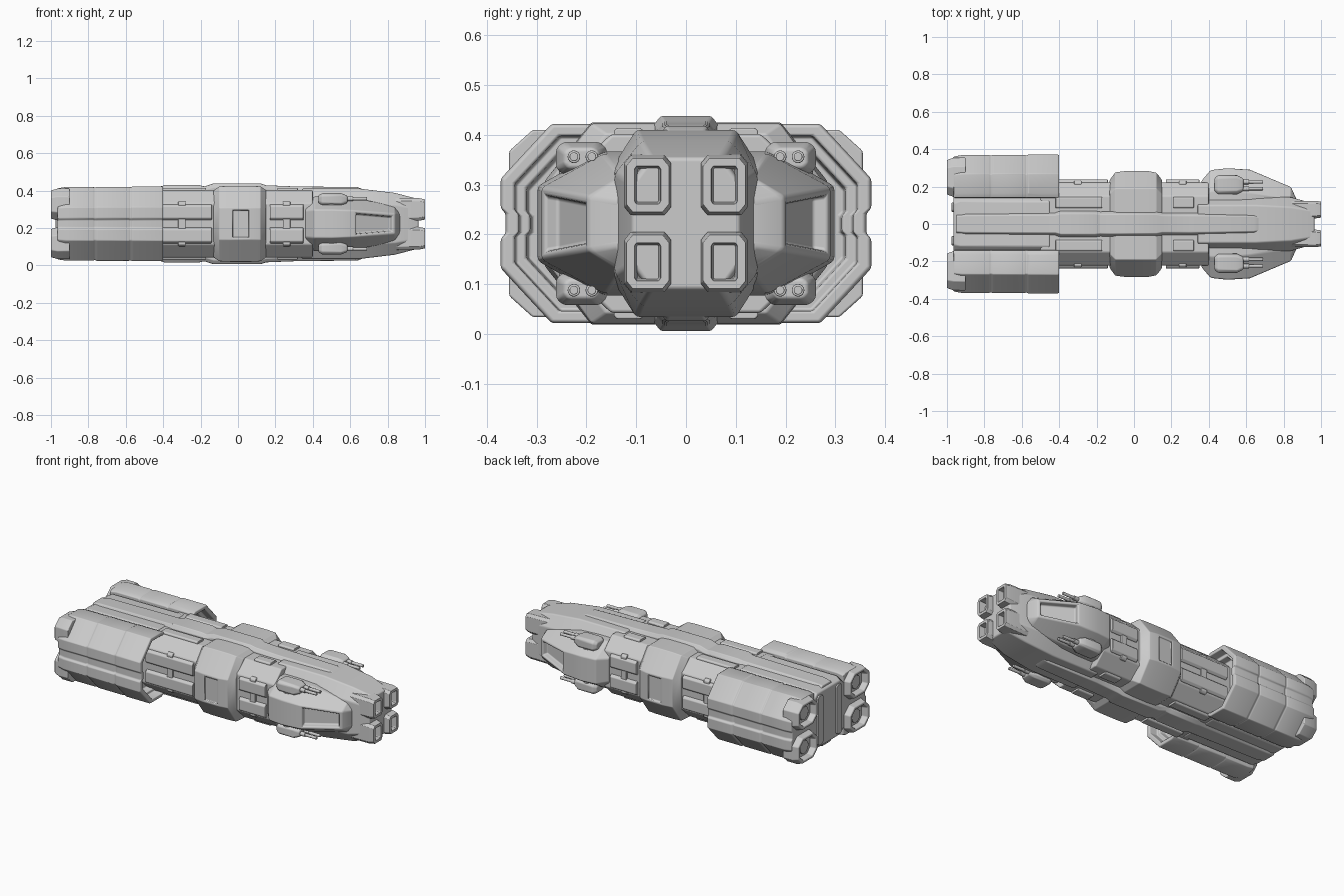
import bpy, bmesh, math
from mathutils import Matrix

if "Cube" in bpy.data.objects:
    bpy.data.objects.remove(bpy.data.objects["Cube"])

MID_Z = 0.222  # the ship is symmetric about this height


def octo(x, hw, hh, tw, sh, cy=0, cz=0):
    """Chamfered rectangle at x: half width/height, flat top and flat side half sizes."""
    pts = [(tw, hh), (hw, sh), (hw, -sh), (tw, -hh), (-tw, -hh), (-hw, -sh), (-hw, sh), (-tw, hh)]
    return [(x, cy + y, cz + z) for y, z in pts]


def finish(name, bm, mirror, bevel):
    me = bpy.data.meshes.new(name)
    bm.to_mesh(me)
    bm.free()
    ob = bpy.data.objects.new(name, me)
    ob.location.z = MID_Z
    bpy.context.collection.objects.link(ob)
    bpy.ops.object.select_all(action='DESELECT')
    ob.select_set(True)
    bpy.context.view_layer.objects.active = ob
    bpy.ops.object.shade_smooth_by_angle(angle=math.radians(28))
    if bevel:
        b = ob.modifiers.new("bevel", 'BEVEL')
        b.width, b.segments, b.limit_method = bevel, 2, 'ANGLE'
        b.angle_limit = math.radians(28)
        b.harden_normals = True
    if mirror:
        m = ob.modifiers.new("mirror", 'MIRROR')
        m.use_axis = (False, 'y' in mirror, 'z' in mirror)
        m.use_mirror_merge = False
    return ob


def loft(name, rings, mirror="", bevel=0.008, recess=None):
    """Skin rings of points; recess = (face test, rim, depth)."""
    bm = bmesh.new()
    vs = [[bm.verts.new(p) for p in r] for r in rings]
    n = len(rings[0])
    for a, b in zip(vs, vs[1:]):
        for i in range(n):
            bm.faces.new((a[i], a[(i + 1) % n], b[(i + 1) % n], b[i]))
    bm.faces.new(vs[0])
    bm.faces.new(vs[-1])
    bmesh.ops.recalc_face_normals(bm, faces=bm.faces)
    if recess:
        test, rim, depth = recess
        bm.normal_update()
        fs = [f for f in bm.faces if test(f.calc_center_median(), f.normal)]
        bmesh.ops.inset_individual(bm, faces=fs, thickness=rim, depth=0)
        bmesh.ops.inset_individual(bm, faces=fs, thickness=0.006, depth=-depth)
    return finish(name, bm, mirror, bevel)


def rod(name, r, length, pos, axis, mirror, sides=16):
    bm = bmesh.new()
    bmesh.ops.create_cone(bm, cap_ends=True, segments=sides, radius1=r, radius2=r, depth=length,
                          matrix=Matrix.Translation(pos) @ Matrix.Rotation(math.pi / 2 if axis == 'x' else 0, 4, 'Y'))
    return finish(name, bm, mirror, 0.003)


def box(name, x0, x1, cy, cz, hw, hh, mirror, ch=0.01):
    return loft(name, [octo(x, hw, hh, hw - ch, hh - ch, cy, cz) for x in (x0, x1)], mirror, 0.004)


# Engine pods: half-octagon shells with a hollow front
half = [(.14, .19), (.165, .2), (.27, .2), (.372, .09), (.372, .03), (.362, .02)]
half += [(y, -z) for y, z in reversed(half)]


def pod(x, s):
    return [(x, .14 + (y - .14) * s, z * s) for y, z in half]


loft("engine_pod", [pod(*p) for p in (
    (-.965, .95), (-.92, .985), (-.775, .985), (-.765, .965), (-.755, .99), (-.585, .99), (-.575, .97),
    (-.565, 1), (-.41, 1), (-.4, .985), (-.4, .88), (-.45, .87), (-.45, .78), (-.49, .76))], "y", 0.006)

# Exhaust collars, two on each pod, with nozzles set inside
loft("exhaust_collar", [octo(x, w, h, w * .55, h * .5, .25, .103) for x, w, h in (
    (-.9, .105, .085), (-.965, .105, .085), (-1, .092, .075), (-1, .075, .06), (-.94, .06, .05))], "yz", 0.005)
rod("nozzle_core", .04, .05, (-.95, .25, .103), 'x', "yz", 20)

# Engine core between the pods
loft("engine_core", [octo(-.965, .19, .165, .11, .1), octo(-.93, .2, .182, .12, .1),
                     octo(-.45, .2, .185, .12, .1)])
box("engine_back_rib", -.975, -.9, .09, 0, .025, .15, "y")

# Mid hull, side tanks and dorsal/ventral spine
loft("mid_hull", [octo(-.5, .222, .18, .15, .11), octo(.4, .222, .18, .15, .11)])
for name, a, b in (("rear_tank", -.46, -.14), ("front_tank", .17, .35)):
    box(name, a, b, .2, .062, .038, .042, "yz", .012)
    box(name + "_deck_plate", a + .04, b - .03, .115, .178, .03, .014, "yz", .006)
    box(name + "_rib", (a + b) / 2 - .02, (a + b) / 2 + .02, .2, 0, .032, .12, "y")
loft("spine", [octo(x, w, h, w - .015, h - .02) for x, w, h in (
    (-.95, .055, .185), (-.9, .06, .193), (-.42, .062, .198), (-.39, .07, .207), (-.21, .07, .207),
    (-.18, .066, .2), (-.13, .066, .216), (.12, .066, .216), (.15, .06, .206), (.3, .06, .2),
    (.64, .055, .196), (.67, .05, .184))], bevel=0.005)

# Collar ring amidships
loft("mid_ring", [octo(-.13, .235, .18, .16, .085), octo(-.1, .276, .2, .19, .085),
                  octo(-.04, .284, .203, .19, .085), octo(.07, .284, .203, .19, .085),
                  octo(.12, .274, .2, .19, .085), octo(.15, .235, .18, .16, .085)],
     recess=(lambda c, n: abs(n.y) > .9 and -.03 < c.x < .06, .015, .008))

# Forward hull and tapered nose
loft("forward_hull", [octo(.34, .15, .188, .1, .11), octo(.65, .15, .188, .1, .11),
                      octo(.84, .143, .165, .09, .1), octo(.965, .108, .132, .07, .08)])
loft("nose_prong", [octo(x, w, h, w - .013, h - .016, .077, .077) for x, w, h in (
    (.84, .046, .062), (.97, .047, .06), (1, .043, .054))], "yz", 0.005,
    (lambda c, n: n.x > .9, .018, .05))

# Armoured cheeks carrying the guns, slotted on their sloping flanks
loft("cheek", [octo(.36, .23, .135, .15, .07), octo(.41, .288, .145, .175, .075),
               octo(.5, .298, .145, .175, .075), octo(.62, .29, .14, .165, .072),
               octo(.84, .197, .095, .13, .055), octo(.865, .14, .075, .1, .045)],
     recess=(lambda c, n: .65 < c.x < .8 and abs(n.z) < .1, .022, .03))

# Four twin-gun turrets
rod("turret_base", .045, .06, (.5, .21, .09), 'z', "yz", 20)
loft("turret", [octo(x, w, h, w * .7, h * .6, .21, .131) for x, w, h in (
    (.43, .035, .02), (.45, .051, .033), (.55, .051, .033), (.585, .034, .02))], "yz")
for dy in (-.018, .018):
    rod("gun_barrel", .009, .12, (.63, .207 + dy, .134), 'x', "yz", 12)
    rod("gun_sleeve", .013, .04, (.595, .207 + dy, .134), 'x', "yz", 12)
